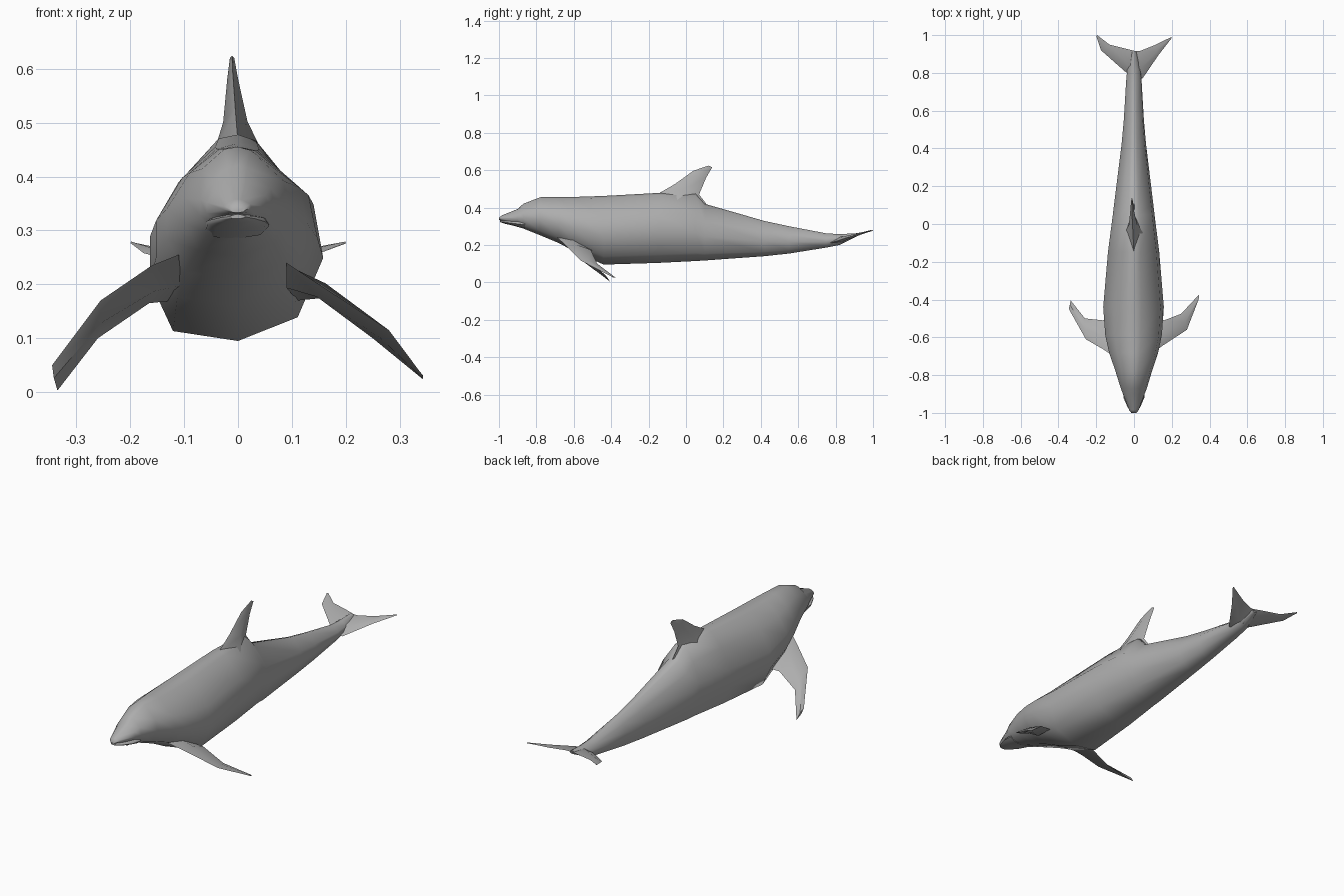
import bpy, bmesh, math
from mathutils import Vector

if "Cube" in bpy.data.objects:
    bpy.data.objects.remove(bpy.data.objects["Cube"])

skin = bpy.data.materials.new("grey_skin")
skin.use_nodes = True
GREY = (0.42, 0.42, 0.42, 1)
skin.diffuse_color = GREY
skin.node_tree.nodes["Principled BSDF"].inputs["Base Color"].default_value = GREY


def loft(name, rings, smooth=55):
    """Skin a list of equal-length point rings and cap both ends."""
    bm = bmesh.new()
    loops = [[bm.verts.new(p) for p in ring] for ring in rings]
    n = len(loops[0])
    for a, b in zip(loops, loops[1:]):
        for i in range(n):
            j = (i + 1) % n
            bm.faces.new((a[i], a[j], b[j], b[i]))
    bm.faces.new(loops[0])
    bm.faces.new(loops[-1])
    bmesh.ops.recalc_face_normals(bm, faces=bm.faces)
    mesh = bpy.data.meshes.new(name)
    bm.to_mesh(mesh)
    bm.free()
    mesh.materials.append(skin)
    ob = bpy.data.objects.new(name, mesh)
    bpy.context.collection.objects.link(ob)
    bpy.ops.object.select_all(action="DESELECT")
    ob.select_set(True)
    bpy.context.view_layer.objects.active = ob
    bpy.ops.object.shade_smooth_by_angle(angle=math.radians(smooth))
    return ob


def section(y, top, bottom, width):
    """Slightly lopsided cross-section of the trunk."""
    shape = [(0, 1), (.24, .97), (.86, .69), (.97, .42), (.68, .12), (0, 0),
             (-.74, .05), (-1, .3), (-1, .53), (-.68, .8), (-.26, .98)]
    return [(u * width, y, bottom + v * (top - bottom)) for u, v in shape]


def blade(name, stations):
    """Fin with a diamond section: leading point, trailing point, thickness."""
    rings = []
    span = (Vector(stations[-1][0]) - Vector(stations[0][0])).normalized()
    for lead, trail, thick in stations:
        a, b = Vector(lead), Vector(trail)
        side = (b - a).cross(span).normalized() * thick / 2
        mid = a.lerp(b, .42)
        rings.append([a, mid + side, b, mid - side])
    return loft(name, rings, 40)


# Trunk from beak tip to tail stock: y, top, bottom, half width
trunk = [(-1, .345, .333, .014), (-.985, .358, .33, .026), (-.9, .392, .306, .058),
         (-.87, .42, .288, .07), (-.78, .455, .252, .098), (-.68, .456, .21, .132),
         (-.59, .457, .162, .152), (-.44, .462, .095, .163), (-.15, .478, .104, .138),
         (.05, .475, .114, .112), (.1, .42, .117, .106), (.42, .328, .14, .066),
         (.55, .3, .154, .054), (.75, .262, .186, .042), (.82, .258, .2, .036),
         (.91, .262, .245, .014)]
loft("body", [section(*s) for s in trunk])

# Lower jaw, a slim lip under the beak
jaw = [(-.995, .33, .322, .014), (-.97, .332, .314, .034),
       (-.92, .333, .302, .056), (-.86, .34, .285, .06)]
loft("lower_jaw", [section(*s) for s in jaw])

# Dorsal fin
blade("dorsal_fin", [((0, -.17, .462), (0, .12, .405), .095),
                     ((-.005, -.06, .525), (-.005, .07, .47), .045),
                     ((-.01, .04, .597), (-.01, .108, .56), .02),
                     ((-.011, .12, .624), (-.011, .14, .615), .008)])

# Pectoral fins, each with its own pose
blade("right_flipper", [((-.11, -.7, .255), (-.12, -.5, .17), .05),
                        ((-.16, -.665, .235), (-.165, -.51, .165), .042),
                        ((-.255, -.61, .17), (-.26, -.5, .1), .03),
                        ((-.345, -.45, .05), (-.335, -.405, .003), .012)])
blade("left_flipper", [((.09, -.69, .24), (.11, -.5, .17), .04),
                       ((.15, -.645, .2), (.16, -.51, .175), .03),
                       ((.28, -.56, .115), (.25, -.475, .1), .018),
                       ((.342, -.4, .032), (.343, -.375, .024), .005)])

# Tail flukes
blade("right_fluke", [((.01, .77, .21), (.01, .915, .256), .04),
                      ((-.045, .805, .222), (-.03, .925, .26), .03),
                      ((-.175, .92, .258), (-.13, .95, .264), .012),
                      ((-.2, .995, .277), (-.195, 1, .278), .004)])
blade("left_fluke", [((-.01, .77, .21), (-.01, .915, .256), .04),
                     ((.045, .77, .21), (.03, .915, .257), .026),
                     ((.13, .895, .25), (.105, .945, .262), .014),
                     ((.2, .985, .277), (.198, .99, .278), .004)])
